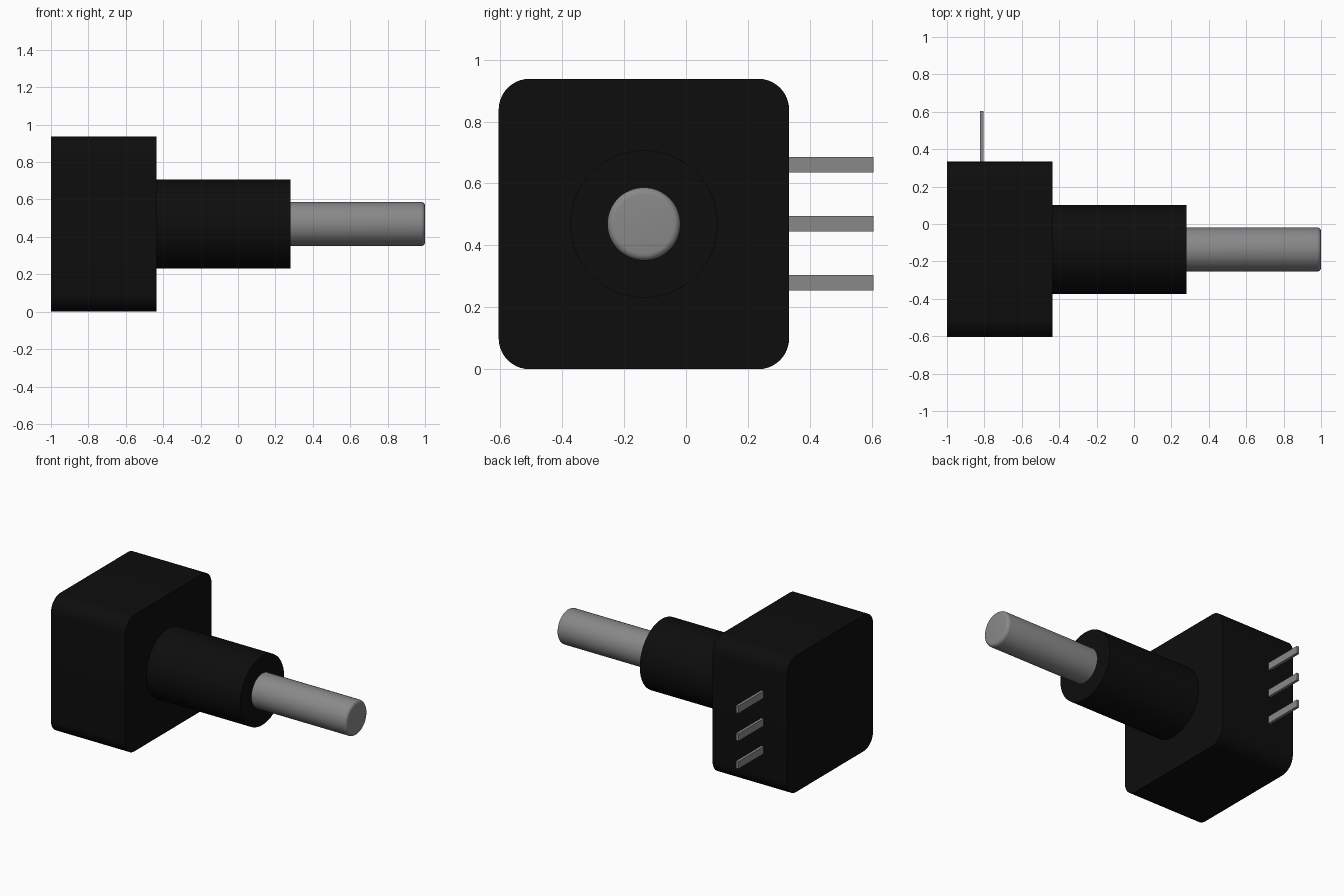
import bpy, bmesh, math
from mathutils import Matrix

if "Cube" in bpy.data.objects:
    bpy.data.objects.remove(bpy.data.objects["Cube"], do_unlink=True)

AXIS_Y, AXIS_Z = -0.136, 0.469


def material(name, rgb, rough):
    m = bpy.data.materials.new(name)
    m.use_nodes = True
    m.diffuse_color = (*rgb, 1)
    bsdf = m.node_tree.nodes["Principled BSDF"]
    bsdf.inputs["Base Color"].default_value = (*rgb, 1)
    bsdf.inputs["Roughness"].default_value = rough
    return m


black = material("black_plastic", (0.004, 0.004, 0.004), 0.5)
grey = material("grey_metal", (0.25, 0.25, 0.25), 0.5)


def finish(name, bm, mat, smooth=True):
    mesh = bpy.data.meshes.new(name)
    bmesh.ops.recalc_face_normals(bm, faces=bm.faces)
    bm.to_mesh(mesh)
    bm.free()
    mesh.materials.append(mat)
    obj = bpy.data.objects.new(name, mesh)
    bpy.context.collection.objects.link(obj)
    if smooth:
        bpy.ops.object.select_all(action='DESELECT')
        obj.select_set(True)
        bpy.context.view_layer.objects.active = obj
        bpy.ops.object.shade_smooth_by_angle(angle=math.radians(35))
    return obj


def box(x0, x1, y0, y1, z0, z1):
    bm = bmesh.new()
    mat = (Matrix.Translation(((x0 + x1) / 2, (y0 + y1) / 2, (z0 + z1) / 2))
           @ Matrix.Diagonal((x1 - x0, y1 - y0, z1 - z0, 1)))
    bmesh.ops.create_cube(bm, size=1, matrix=mat)
    return bm


def rod(x0, x1, radius):
    # cylinder along x on the shaft axis
    bm = bmesh.new()
    mat = (Matrix.Translation(((x0 + x1) / 2, AXIS_Y, AXIS_Z))
           @ Matrix.Rotation(math.pi / 2, 4, 'Y'))
    bmesh.ops.create_cone(bm, cap_ends=True, segments=64, radius1=radius,
                          radius2=radius, depth=x1 - x0, matrix=mat)
    return bm


# Housing: block with the four edges along x rounded
bm = box(-1, -0.435, -0.605, 0.333, 0, 0.938)
edges = [e for e in bm.edges if abs(e.verts[0].co.x - e.verts[1].co.x) > 0.1]
bmesh.ops.bevel(bm, geom=edges, offset=0.1, segments=10, profile=0.5,
                affect='EDGES')
finish("housing", bm, black)

# Bushing
finish("bushing", rod(-0.45, 0.28, 0.238), black)

# Shaft with a rounded tip edge
bm = rod(0.26, 1, 0.118)
edges = [e for e in bm.edges if all(v.co.x > 0.99 for v in e.verts)]
bmesh.ops.bevel(bm, geom=edges, offset=0.022, segments=5, profile=0.5,
                affect='EDGES')
finish("shaft", bm, grey)

# Three flat terminal pins
for i, z in enumerate((0.279, 0.470, 0.661)):
    bm = box(-0.823, -0.804, 0.32, 0.605, z - 0.025, z + 0.025)
    finish(f"terminal_pin_{i + 1}", bm, grey, smooth=False)
